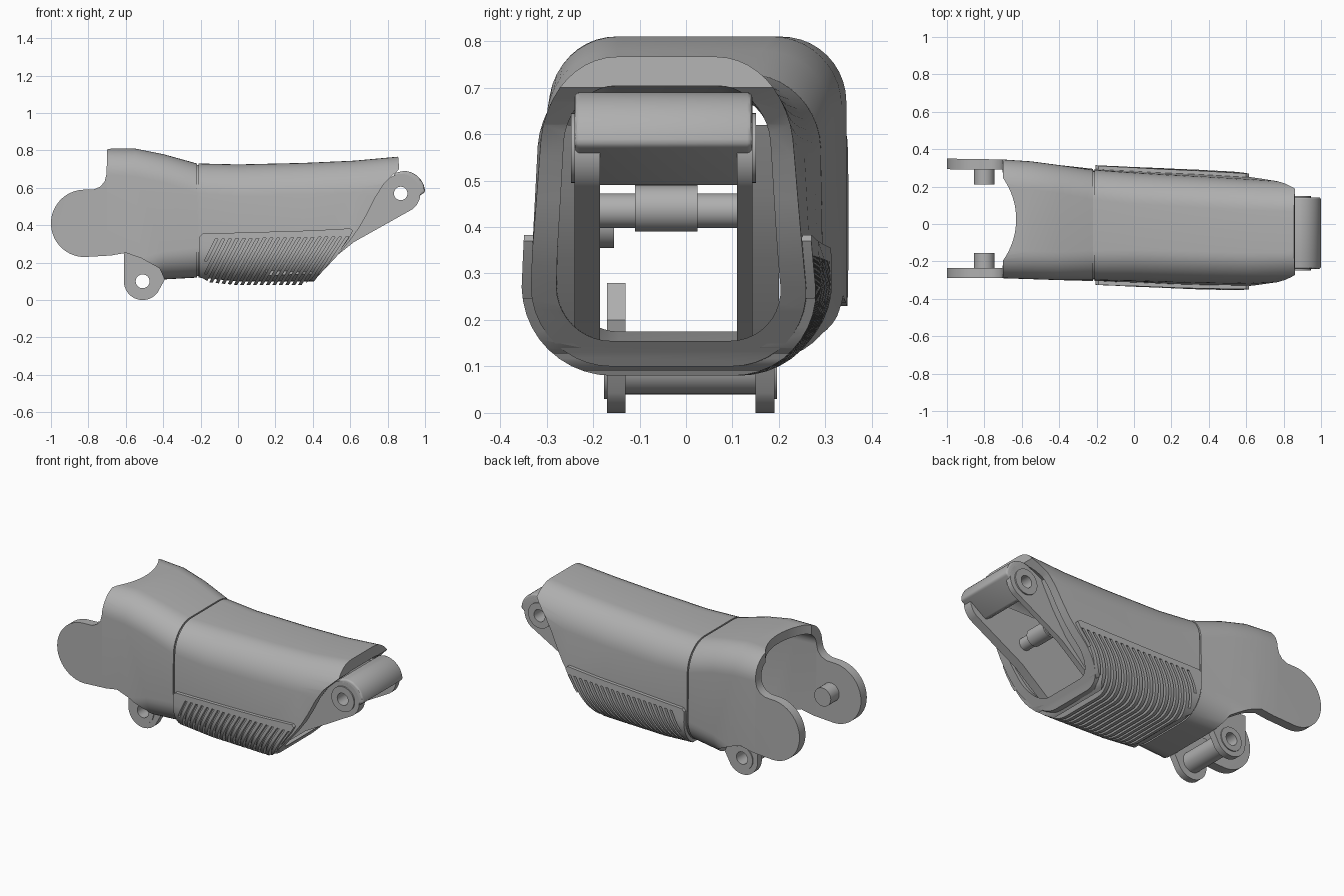
import bpy, bmesh, math
from mathutils import Matrix

cube = bpy.data.objects.get("Cube")
if cube:
    bpy.data.objects.remove(cube, do_unlink=True)

grey = bpy.data.materials.new("plain_grey")
grey.use_nodes = True
grey.diffuse_color = (0.43, 0.43, 0.43, 1)
grey.node_tree.nodes["Principled BSDF"].inputs["Base Color"].default_value = (0.43, 0.43, 0.43, 1)


def finish(name, bm):
    bmesh.ops.recalc_face_normals(bm, faces=bm.faces)
    mesh = bpy.data.meshes.new(name)
    bm.to_mesh(mesh)
    bm.free()
    mesh.materials.append(grey)
    ob = bpy.data.objects.new(name, mesh)
    bpy.context.collection.objects.link(ob)
    return ob


def add_prism(bm, pts, y0, y1):
    a = [bm.verts.new((x, y0, z)) for x, z in pts]
    b = [bm.verts.new((x, y1, z)) for x, z in pts]
    bm.faces.new(a)
    bm.faces.new(b[::-1])
    for i in range(len(pts)):
        j = (i + 1) % len(pts)
        bm.faces.new((a[i], b[i], b[j], a[j]))


def prism(name, pts, y0=-1, y1=1):
    bm = bmesh.new()
    add_prism(bm, pts, y0, y1)
    return finish(name, bm)


def rod(name, x, z, r, y0=-1, y1=1):
    return prism(name, arc(x, z, r, 0, 352.5), y0, y1)


def arc(x, z, r, a0, a1, n=48):
    steps = [math.radians(a0 + (a1 - a0) * i / (n - 1)) for i in range(n)]
    return [(x + r * math.cos(t), z + r * math.sin(t)) for t in steps]


def boolean(ob, cutter, op="DIFFERENCE"):
    mod = ob.modifiers.new("cut", "BOOLEAN")
    mod.operation, mod.object, mod.solver = op, cutter, "EXACT"
    apply(ob, mod)


def apply(ob, mod):
    bpy.context.view_layer.objects.active = ob
    bpy.ops.object.modifier_apply(modifier=mod.name)


# Cross-sections of the sleeve: x, top, bottom, y min, y max, corner radius
STATIONS = [
    (-1.02, .81, .02, -.29, .35, .13), (-.70, .81, .02, -.29, .345, .14),
    (-.55, .81, .06, -.295, .335, .15), (-.40, .78, .11, -.30, .315, .15),
    (-.22, .73, .12, -.305, .295, .16), (0, .725, .10, -.315, .285, .17),
    (.35, .733, .10, -.33, .27, .17), (.62, .745, .10, -.335, .255, .17),
    (.95, .775, .10, -.32, .235, .16)]


def section(x, zt, zb, y0, y1, r, g):
    zt, zb, y0, y1, r = zt + g, zb - g, y0 - g, y1 + g, r + g
    mid = (y0 + y1) / 2
    lean = .1 * min(1, max(0, (x + .4) / .6))
    centres = [(y1 - r, zt - r), (y0 + r, zt - r), (y0 + r, zb + r), (y1 - r, zb + r)]
    ring = []
    for q, (cy, cz) in enumerate(centres):
        for k in range(11):
            t = math.pi / 2 * (q + k / 10)
            y, z = cy + r * math.cos(t), cz + r * math.sin(t)
            y = mid + (y - mid) * (1 - lean * max(0, (z - .36) / .4))
            ring.append((x, y, z))
    return ring


def loft(name, grow, extend=0, seam=False):
    rings = []
    for i, s in enumerate(STATIONS):
        x = s[0] + (-extend if i == 0 else extend if i == len(STATIONS) - 1 else 0)
        rings.append(section(x, *s[1:], grow))
        if seam and s[0] == -.22:
            for dx, g in ((.001, -.008), (.008, -.008), (.009, 0)):
                rings.append(section(x + dx, *s[1:], g))
    bm = bmesh.new()
    rings = [[bm.verts.new(p) for p in ring] for ring in rings]
    for a, b in zip(rings, rings[1:]):
        for i in range(len(a)):
            j = (i + 1) % len(a)
            bm.faces.new((a[i], a[j], b[j], b[i]))
    bm.faces.new(rings[0])
    bm.faces.new(rings[-1][::-1])
    return finish(name, bm)


# Hollow sleeve with rounded fork lobes and a slanted mouth
sleeve = loft("sleeve", 0, seam=True)
side_profile = arc(-.82, .41, .18, 270, 90, 40) + [
    (-.77, .592), (-.735, .607), (-.713, .635), (-.704, .67), (-.70, .75), (-.70, .9),
    (.845, .9), (.862, .70), (.83, .67), (.78, .62), (.735, .55), (.69, .46), (.65, .39),
    (.60, .32), (.52, .225), (.43, .13), (.36, .04), (-.36, .04), (-.42, .17),
    (-.52, .225), (-.60, .252), (-.68, .238)]
outline = prism("outline_cutter", side_profile)
cavity = loft("cavity_cutter", -.055, .2)
bm = bmesh.new()
bmesh.ops.create_cone(bm, cap_ends=True, segments=96, radius1=.38, radius2=.38, depth=.4,
                      matrix=Matrix.Translation((-1.01, .025, .83)))
scoop = finish("scoop_cutter", bm)
boolean(sleeve, outline, "INTERSECT")
boolean(sleeve, cavity)
boolean(sleeve, scoop)

# Raised grip pad wrapping the underside, with slanted grooves
pad = loft("grip_pad", .02)
pad_outline = prism("pad_cutter", [
    (-.205, .34), (-.19, .355), (.1, .363), (.4, .372), (.60, .383), (.615, .37), (.59, .325),
    (.52, .23), (.44, .14), (.36, .09), (.33, .04), (-.12, .04), (-.16, .10), (-.205, .125)])
pad_core = loft("pad_core_cutter", -.025, .2)
bm = bmesh.new()
for i in range(20):
    x, slope = -.27 + i * .034, .5 + .008 * i
    low = max(.03, .03 + (-.18 - x) / slope)
    top = .325 + .02 * (x + .3)
    xl, xt = x + (low - .03) * slope, x + (top - .03) * slope
    add_prism(bm, [(xl, low), (xl + .015, low), (xt + .015, top), (xt, top)], -1, 1)
grooves = finish("groove_cutter", bm)
boolean(pad, pad_outline, "INTERSECT")
boolean(pad, pad_core)
boolean(pad, grooves)

# Pivot pins facing inward on the fork lobes
rod("front_pivot_pin", -.80, .41, .055, -.26, -.155)
rod("back_pivot_pin", -.80, .41, .055, .21, .32)

# Inner lining, side rails and hinge at the slanted mouth
lining = [(.15, .13), (.40, .14), (.59, .335), (.68, .47), (.76, .62), (.15, .62)]
rail = [(.2, .135), (.42, .15), (.62, .31)] + arc(.87, .57, .105, -55, 100, 24) + [
    (.78, .64), (.70, .60), (.2, .60)]
hinge_hole = rod("hinge_hole_cutter", .87, .57, .036)
for side, inner, outer, wall in (("front", -.185, -.24, -.28), ("back", .11, .143, .20)):
    prism(side + "_lining", lining, inner, wall)
    part = prism(side + "_rail", rail, inner, outer)
    boolean(part, hinge_hole)
    ring = rod(side + "_hinge_ring", .87, .57, .075, outer * .9, outer + math.copysign(.008, outer))
    boolean(ring, hinge_hole)

barrel = prism("hinge_barrel", [(.82, .52), (.87, .487), (.99, .57)]
               + arc(.885, .575, .115, 0, 90, 14) + [(.84, .68), (.82, .64)], -.24, .143)
bevel = barrel.modifiers.new("bevel", "BEVEL")
bevel.width, bevel.segments, bevel.limit_method = .025, 3, "ANGLE"
bevel.angle_limit = math.radians(50)
apply(barrel, bevel)
boolean(barrel, hinge_hole)

# Cross pin inside the sleeve
rod("cross_pin", .6, .44, .05, -.11, .025)
rod("front_pin_boss", .6, .435, .037, -.20, -.10)
rod("back_pin_boss", .6, .435, .037, .015, .12)

# Lower lugs joined by a tube
lug_hole = rod("lug_hole_cutter", -.51, .10, .037)
lug = [(-.61, .28), (-.61, .12)] + arc(-.51, .10, .10, 180, 325, 24) + [
    (-.405, .085), (-.385, .12), (-.35, .135), (-.25, .14), (-.25, .17), (-.36, .20), (-.42, .28)]
for side, y0, y1 in (("front", -.17, -.13), ("back", .15, .19)):
    boolean(prism(side + "_lug", lug, y0, y1), lug_hole)
    outer = y0 if side == "front" else y1
    boolean(rod(side + "_lug_ring", -.51, .10, .07, outer - .006, outer + .006), lug_hole)
boolean(rod("lug_tube", -.51, .10, .06, -.15, .17), lug_hole)

# Remove cutters and shade the parts
for ob in list(bpy.context.collection.objects):
    if ob.name.endswith("_cutter"):
        bpy.data.objects.remove(ob, do_unlink=True)
for ob in bpy.context.collection.objects:
    if ob.type == "MESH":
        bpy.ops.object.select_all(action="DESELECT")
        ob.select_set(True)
        bpy.context.view_layer.objects.active = ob
        bpy.ops.object.shade_smooth_by_angle(angle=math.radians(30))
